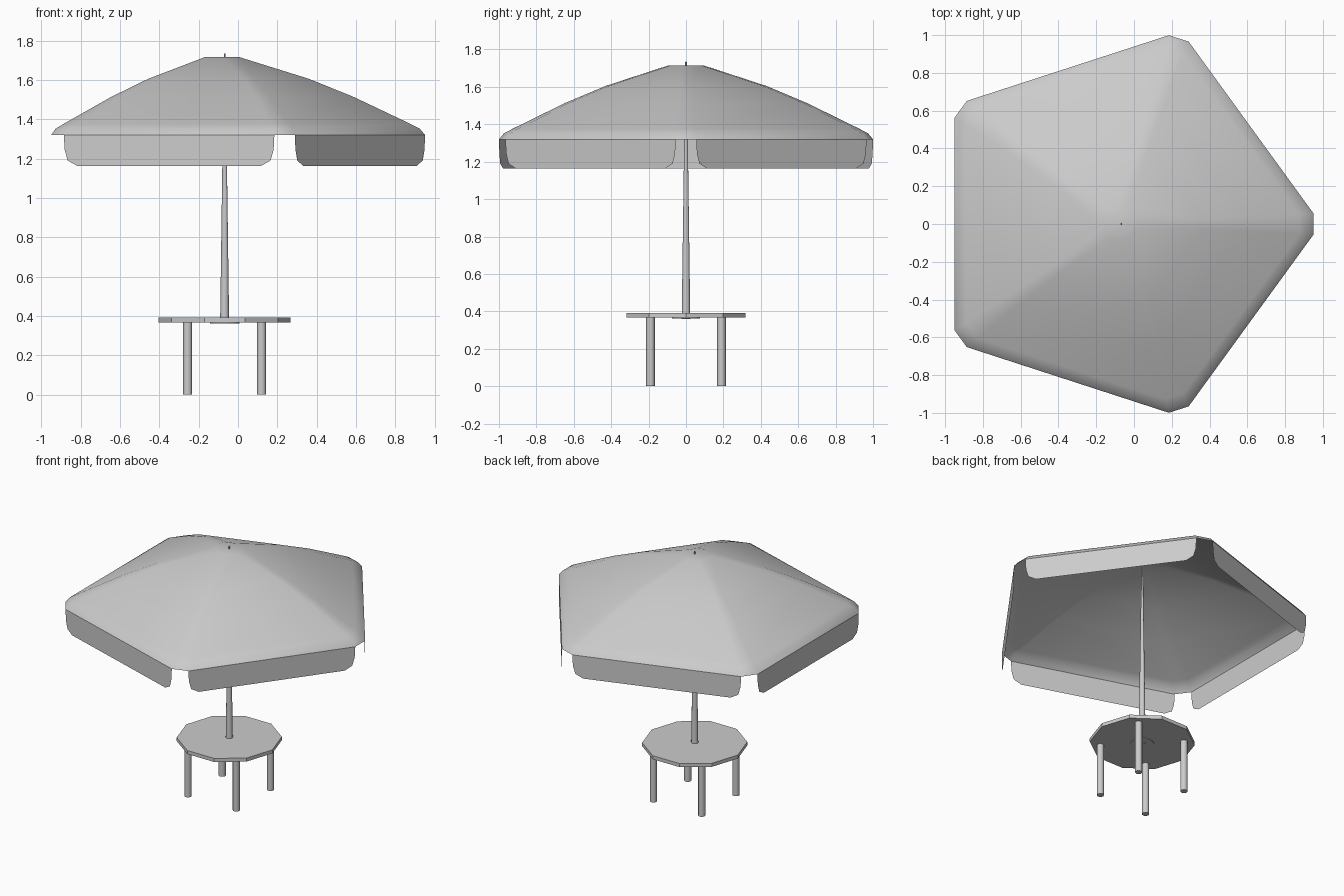
import bpy, bmesh, math
from mathutils import Matrix, Vector

cube = bpy.data.objects.get("Cube")
if cube:
    bpy.data.objects.remove(cube, do_unlink=True)

grey = bpy.data.materials.new("light grey")
COLOUR = (0.6, 0.6, 0.6, 1)
grey.use_nodes = True
grey.diffuse_color = COLOUR
grey.node_tree.nodes["Principled BSDF"].inputs["Base Color"].default_value = COLOUR

POLE_X = -0.068      # axis of pole and table
CANOPY_X = -0.082    # axis of canopy
SIDES = 5
STEP = math.tau / SIDES


def finish(name, bm, smooth=None):
    mesh = bpy.data.meshes.new(name)
    bm.to_mesh(mesh)
    bm.free()
    mesh.materials.append(grey)
    obj = bpy.data.objects.new(name, mesh)
    bpy.context.collection.objects.link(obj)
    if smooth:
        bpy.ops.object.select_all(action='DESELECT')
        obj.select_set(True)
        bpy.context.view_layer.objects.active = obj
        bpy.ops.object.shade_smooth_by_angle(angle=math.radians(smooth))
    return obj


def cylinder(name, x, y, z0, z1, r0, r1, sides, turn=0.0, smooth=None):
    bm = bmesh.new()
    place = Matrix.Translation((x, y, (z0 + z1) / 2)) @ Matrix.Rotation(turn, 4, 'Z')
    bmesh.ops.create_cone(bm, cap_ends=True, segments=sides, radius1=r0,
                          radius2=r1, depth=z1 - z0, matrix=place)
    return finish(name, bm, smooth)


def ring(bm, apothem, half_cut, z):
    """Pentagon whose corners are cut to a width of twice half_cut."""
    reach = apothem / math.cos(STEP / 2) - half_cut * math.tan(STEP / 2)
    verts = []
    for i in range(SIDES):
        turn = Matrix.Rotation(i * STEP, 3, 'Z')
        for s in (-1, 1):
            p = turn @ Vector((reach, s * half_cut, z))
            verts.append(bm.verts.new(p + Vector((CANOPY_X, 0, 0))))
    return verts


# Canopy: cut-corner pentagon rings from rim to crown
PROFILE = [(0.868, 0.055, 1.32), (0.845, 0.053, 1.352), (0.805, 0.05, 1.376),
           (0.563, 0.035, 1.513), (0.375, 0.028, 1.605), (0.088, 0.025, 1.715)]
bm = bmesh.new()
rings = [ring(bm, *p) for p in PROFILE]
for low, high in zip(rings, rings[1:]):
    for i in range(len(low)):
        j = (i + 1) % len(low)
        bm.faces.new((low[i], low[j], high[j], high[i]))
bm.faces.new(rings[-1])
finish("canopy", bm, 50)

# Valance: one hanging flap with rounded lower corners per side
HALF = 0.868 * math.tan(STEP / 2) - 0.055 / math.cos(math.radians(36))
half_outline = [(HALF, 1.32), (HALF - 0.004, 1.245), (HALF - 0.02, 1.19), (HALF - 0.07, 1.163)]
outline = half_outline + [(-y, z) for y, z in reversed(half_outline)]
bm = bmesh.new()
for i in range(SIDES):
    turn = Matrix.Rotation((i + 0.5) * STEP, 3, 'Z')
    bm.faces.new([bm.verts.new(turn @ Vector((0.868, y, z)) + Vector((CANOPY_X, 0, 0)))
                  for y, z in reversed(outline)])
finish("valance", bm)

# Tapered pole, its tip showing above the crown
cylinder("pole", POLE_X, 0, 0.36, 1.735, 0.023, 0.004, 12, smooth=40)

# Table
cylinder("table_top", POLE_X, 0, 0.366, 0.391, 0.335, 0.335, 10, math.pi / 10)
cylinder("table_hub", POLE_X, 0, 0.362, 0.368, 0.075, 0.075, 16, smooth=40)
for side, sx in (("right", -1), ("left", 1)):
    for end, sy in (("front", -1), ("back", 1)):
        cylinder(f"{end}_{side}_leg", POLE_X + sx * 0.188, sy * 0.19, 0, 0.37,
                 0.023, 0.023, 12, smooth=40)
